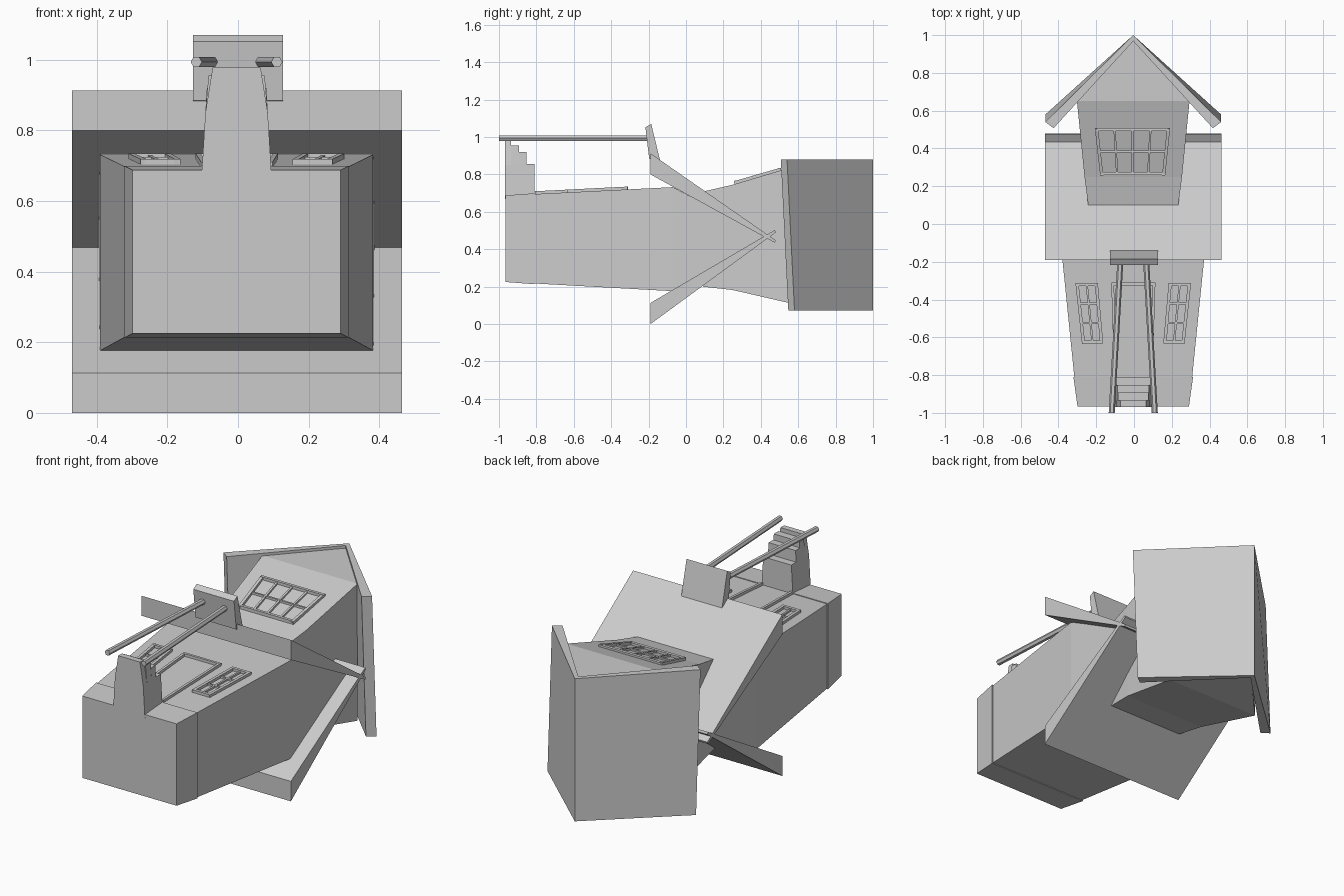
import bpy, bmesh
from mathutils import Vector

if "Cube" in bpy.data.objects:
    bpy.data.objects.remove(bpy.data.objects["Cube"])


def make(name, parts):
    """One object from lofts; each loft is a list of equal-length point loops."""
    bm = bmesh.new()
    for loops in parts:
        rings = [[bm.verts.new(p) for p in loop] for loop in loops]
        n = len(rings[0])
        for a, b in zip(rings, rings[1:]):
            for i in range(n):
                j = (i + 1) % n
                bm.faces.new((a[i], a[j], b[j], b[i]))
        bm.faces.new(rings[0][::-1])
        bm.faces.new(rings[-1])
    bmesh.ops.remove_doubles(bm, verts=bm.verts, dist=1e-5)
    bmesh.ops.recalc_face_normals(bm, faces=bm.faces)
    me = bpy.data.meshes.new(name)
    bm.to_mesh(me)
    bm.free()
    ob = bpy.data.objects.new(name, me)
    bpy.context.collection.objects.link(ob)
    return ob


CX = -0.004


def rect(y, hw, z0, z1):
    return [(CX - hw, y, z0), (CX + hw, y, z0), (CX + hw, y, z1), (CX - hw, y, z1)]


def along_x(profile, x0, x1):
    return [[(x, y, z) for y, z in profile] for x in (x0, x1)]


def bar(p, q, w, h):
    """Square bar from p to q lying on a front-facing (z) wall."""
    p, q = Vector(p), Vector(q)
    d = (q - p).normalized()
    side = d.cross(Vector((0, 0, 1))).normalized() * w / 2
    up = side.normalized().cross(d) * h
    return [[c - side - up, c + side - up, c + side + up, c - side + up]
            for c in (p - d * w / 2, q + d * w / 2)]


def lattice(c, cols, rows, w, h):
    """Window bars over the quad c: bottom-left, bottom-right, top-right, top-left."""
    a, b, e, f = map(Vector, c)
    out = []
    for i in range(cols + 1):
        t = i / cols
        k = 1.5 if i in (0, cols) else 1
        out.append(bar(a.lerp(b, t), f.lerp(e, t), w * k, h * k))
    for j in range(rows + 1):
        t = j / rows
        k = 1.5 if j in (0, rows) else 1
        out.append(bar(a.lerp(f, t), b.lerp(e, t), w * k, h * k))
    return out


# Lower storey: stone base and tapered walls ending in a gable under the roof
make("foundation", [[rect(-0.965, 0.295, 0.225, 0.688), rect(-0.81, 0.317, 0.213, 0.699)]])
make("lower_walls", [[rect(-0.81, 0.312, 0.217, 0.695), rect(-0.07, 0.387, 0.176, 0.732),
                      rect(0.42, 0.39, 0.462, 0.472)]])

# Main roof: two wedge slabs crossing at the ridge
make("main_roof_front", [along_x([(-0.19, 0.913), (-0.19, 0.80), (0.475, 0.435), (0.48, 0.447)], -0.47, 0.464)])
make("main_roof_back", [along_x([(-0.19, 0.0), (-0.19, 0.113), (0.475, 0.503), (0.48, 0.49)], -0.47, 0.464)])


# Upper storey: flared walls, gable closing to an apex
make("upper_walls", [[rect(0.09, 0.237, 0.20, 0.708), rect(0.25, 0.258, 0.182, 0.745),
                      rect(0.65, 0.298, 0.09, 0.865), rect(0.965, 0.008, 0.09, 0.865)]])

# Upper roof: steep slabs either side of a ridge running front to back
for s, label in ((-1, "left"), (1, "right")):
    loops = []
    for z, dy in ((0.88, 0.0), (0.073, 0.04)):
        loops.append([(CX, 1.0, z), (CX + s * 0.465, 0.54 + dy, z),
                      (CX + s * 0.422, 0.507 + dy, z), (CX, 0.968, z)])
    make("upper_roof_" + label, [loops])

# Upper window, four panes by two
make("upper_window", lattice([(-0.172, 0.268, 0.753), (0.158, 0.268, 0.753),
                              (0.182, 0.5, 0.82), (-0.198, 0.5, 0.82)], 4, 2, 0.011, 0.009))


# Lower windows and door frame follow the front wall slope
def wall(x, y):
    return (x, y, 0.695 + (y + 0.81) * 0.05)


for s, label in ((-1, "left"), (1, "right")):
    quad = [wall(CX + s * x, y) for x, y in ((0.264, -0.625), (0.168, -0.625), (0.195, -0.32), (0.297, -0.32))]
    make("lower_window_" + label, lattice(quad, 2, 3, 0.011, 0.01))
door = [wall(x, y) for x, y in ((-0.098, -0.8), (-0.113, -0.318), (0.106, -0.318), (0.091, -0.8))]
make("door_frame", [bar(p, q, 0.014, 0.015) for p, q in zip(door, door[1:])])

# Front stairs: stepped blocks with flared sides
steps = [(-0.968, -0.935, 0.978), (-0.935, -0.893, 0.955), (-0.893, -0.853, 0.92), (-0.853, -0.81, 0.855)]


def half(z):
    if z > 0.95:
        return 0.082 - (z - 0.95) * 0.5
    return 0.098 - (z - 0.69) * 0.06


stairs = []
for y0, y1, top in steps:
    stairs.append([[(CX - half(z), y0, z), (CX + half(z), y0, z), (CX + half(z), y1, z), (CX - half(z), y1, z)]
                   for z in (0.67, 0.85 if top > 0.86 else 0.8, top)])
make("front_stairs", stairs)

# Porch posts and the small porch roof they carry
for s, label in ((-1, "left"), (1, "right")):
    hexagon = [(0.016, 0), (0.008, 0.014), (-0.008, 0.014), (-0.016, 0), (-0.008, -0.014), (0.008, -0.014)]
    make("porch_post_" + label, [[[(CX + s * x + dx, y, 0.994 + dz) for dx, dz in hexagon]
                                  for x, y in ((0.114, -1.0), (0.068, -0.19))]])
make("porch_roof", [along_x([(-0.217, 1.052), (-0.186, 1.07), (-0.138, 0.872), (-0.197, 0.885)], -0.128, 0.127)])
